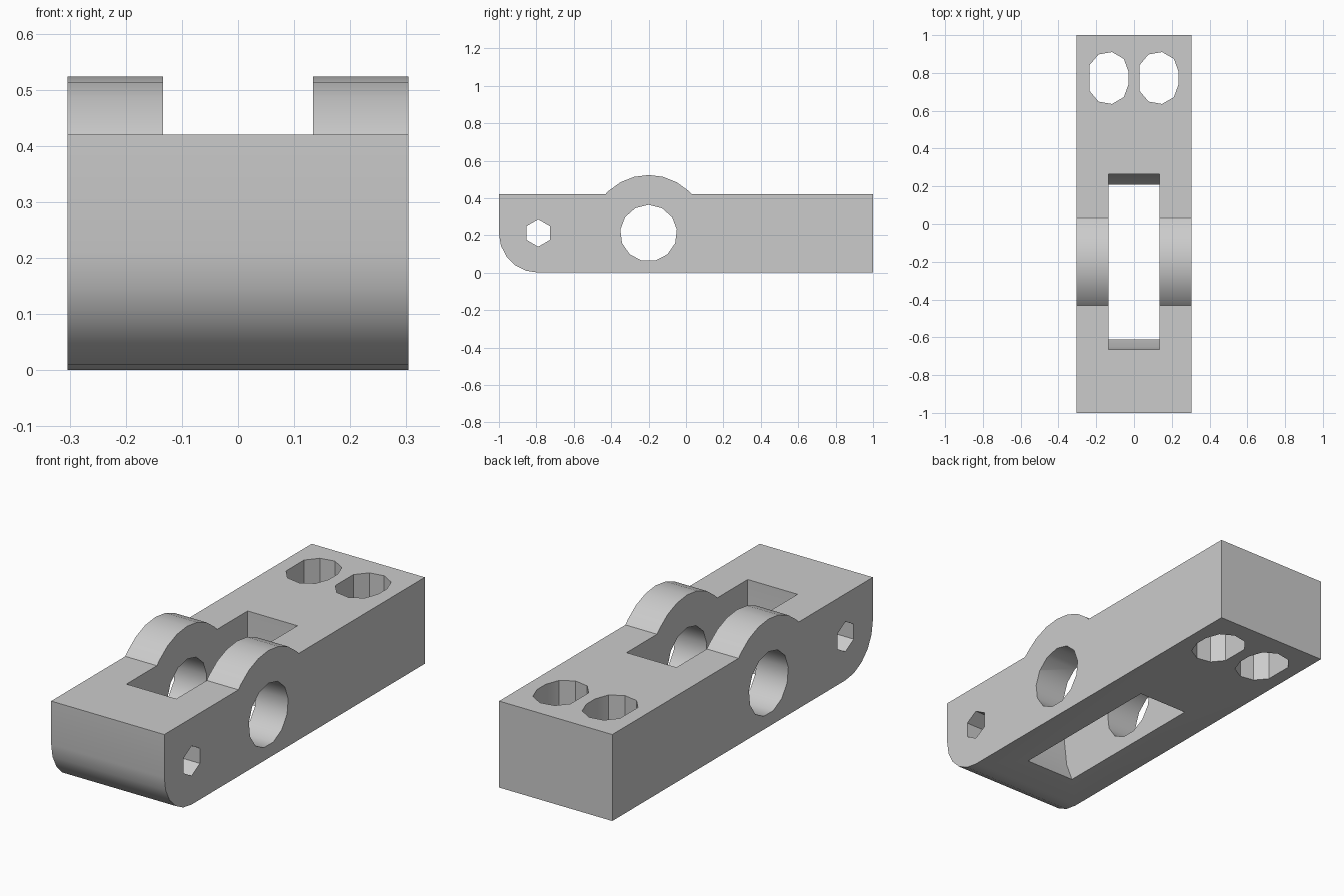
import bpy, bmesh
from math import sin, cos, radians, sqrt
from mathutils import Vector

cube = bpy.data.objects.get("Cube")
if cube:
    bpy.data.objects.remove(cube, do_unlink=True)

HALF_W, TOP, AXIS_Y, AXIS_Z = 0.304, 0.42, -0.2, 0.212

grey = bpy.data.materials.new("plain grey")
grey.use_nodes = True
colour = (0.6, 0.6, 0.6, 1)
grey.diffuse_color = colour
grey.node_tree.nodes["Principled BSDF"].inputs["Base Color"].default_value = colour


def arc(cx, cy, r, angles):
    return [(cx + r * cos(radians(a)), cy + r * sin(radians(a))) for a in angles]


def ring(cx, cy, r, sides, start):
    return arc(cx, cy, r, [start + 360 * i / sides for i in range(sides)])


def prism(name, outline, low, high, axis):
    """Extrude an outline: (y, z) along x, or (x, y) along z."""
    place = (lambda p: (low, *p)) if axis == "x" else (lambda p: (*p, low))
    step = Vector((high - low, 0, 0) if axis == "x" else (0, 0, high - low))
    bm = bmesh.new()
    face = bm.faces.new([bm.verts.new(place(p)) for p in outline])
    out = bmesh.ops.extrude_face_region(bm, geom=[face])
    moved = [g for g in out["geom"] if isinstance(g, bmesh.types.BMVert)]
    bmesh.ops.translate(bm, verts=moved, vec=step)
    bmesh.ops.recalc_face_normals(bm, faces=bm.faces)
    mesh = bpy.data.meshes.new(name)
    bm.to_mesh(mesh)
    bm.free()
    mesh.materials.append(grey)
    obj = bpy.data.objects.new(name, mesh)
    bpy.context.collection.objects.link(obj)
    return obj


# Body: block with a rounded lower front edge and a raised bearing hump
hump_r = 0.311
reach = sqrt(hump_r ** 2 - (TOP - AXIS_Z) ** 2)
hump = arc(AXIS_Y, AXIS_Z, hump_r, [90 + 14.4 * i for i in range(-3, 4)])
nose = arc(-0.79, 0.21, 0.21, [180 + 18 * i for i in range(6)])
profile = [(1, 0), (1, TOP), (AXIS_Y + reach, TOP), *hump,
           (AXIS_Y - reach, TOP), (-1, TOP), *nose]
body = prism("hinge_block", profile, -HALF_W, HALF_W, "x")

# Central wheel slot: straight above the axis, rounded below it
slot_r = 0.465
bowl = arc(AXIS_Y, AXIS_Z, slot_r, [180 + 14.4 * i for i in range(13)] + [360])
slot = bowl + [(AXIS_Y + slot_r, 0.7), (AXIS_Y - slot_r, 0.7)]
cutters = [prism("slot_cutter", slot, -0.134, 0.134, "x")]

# Axle bore and small cross pin hole
cutters.append(prism("axle_cutter", ring(AXIS_Y, AXIS_Z, 0.152, 13, 90), -0.5, 0.5, "x"))
cutters.append(prism("pin_cutter", ring(-0.79, AXIS_Z, 0.073, 6, 90), -0.5, 0.5, "x"))

# Pair of slightly elongated mounting holes at the back
for side, x in (("right", -0.135), ("left", 0.13)):
    rear = arc(x, 0.806, 0.106, range(0, 180, 40))
    front = arc(x, 0.74, 0.106, range(-160, 1, 40))
    cutters.append(prism(side + "_mount_cutter", rear + front, -0.3, 0.7, "z"))

for cutter in cutters:
    cutter.hide_render = True
    mod = body.modifiers.new(cutter.name, "BOOLEAN")
    mod.operation = "DIFFERENCE"
    mod.solver = "EXACT"
    mod.object = cutter

# Apply the cuts, drop the cutters, and smooth only the gentle curves
bpy.context.view_layer.objects.active = body
for obj in bpy.context.selected_objects:
    obj.select_set(False)
body.select_set(True)
for mod in list(body.modifiers):
    bpy.ops.object.modifier_apply(modifier=mod.name)
for cutter in cutters:
    bpy.data.objects.remove(cutter, do_unlink=True)
bpy.ops.object.shade_smooth_by_angle(angle=radians(30))
